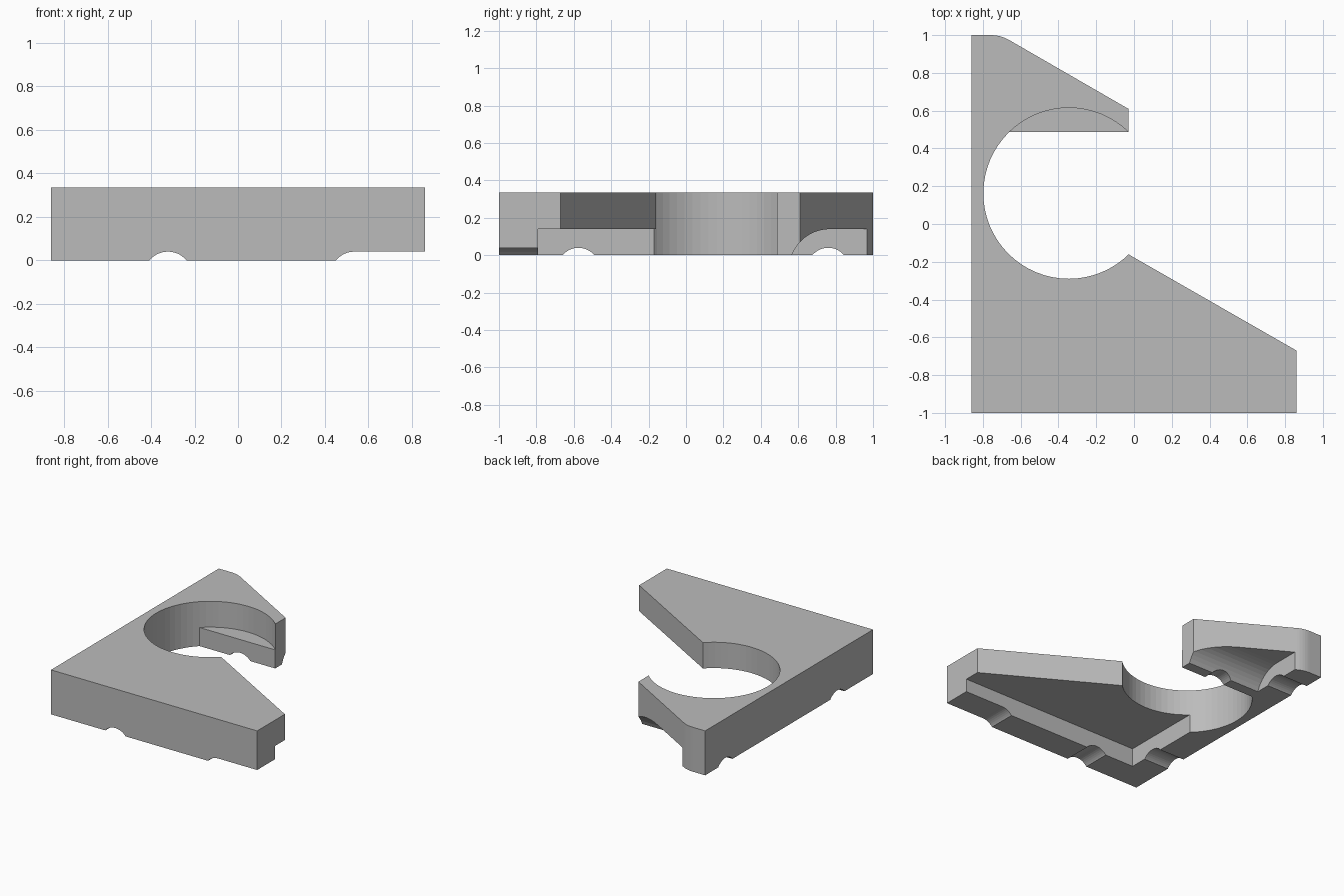
import bpy, bmesh
from math import sin, cos, radians, asin, degrees
from mathutils import Vector

if "Cube" in bpy.data.objects:
    bpy.data.objects.remove(bpy.data.objects["Cube"], do_unlink=True)

HEIGHT, LEDGE, WALL_X, TIP_X = 0.335, 0.14, -0.65, -0.03
HOLE_X, HOLE_Y, HOLE_R = -0.345, 0.1625, 0.4525
LEDGE_Y = 0.486


def arc(cx, cy, r, start, end, steps):
    angles = [radians(start + (end - start) * i / steps) for i in range(steps + 1)]
    return [(cx + r * cos(a), cy + r * sin(a)) for a in angles]


def prism(name, points, axis, low, high):
    """Extrude a flat profile along one axis."""
    place = {"x": lambda a, b: (low, a, b),
             "y": lambda a, b: (a, low, b),
             "z": lambda a, b: (a, b, low)}[axis]
    bm = bmesh.new()
    face = bm.faces.new([bm.verts.new(place(a, b)) for a, b in points])
    grown = bmesh.ops.extrude_face_region(bm, geom=[face])
    shift = Vector([high - low if axis == k else 0 for k in "xyz"])
    bmesh.ops.translate(bm, vec=shift,
                        verts=[v for v in grown["geom"] if isinstance(v, bmesh.types.BMVert)])
    bmesh.ops.recalc_face_normals(bm, faces=bm.faces)
    mesh = bpy.data.meshes.new(name)
    bm.to_mesh(mesh)
    bm.free()
    obj = bpy.data.objects.new(name, mesh)
    bpy.context.collection.objects.link(obj)
    return obj


def cut(target, cutter):
    cutter.hide_render = True
    mod = target.modifiers.new(cutter.name, "BOOLEAN")
    mod.operation, mod.solver, mod.object = "DIFFERENCE", "EXACT", cutter
    bpy.context.view_layer.objects.active = target
    bpy.ops.object.modifier_apply(modifier=mod.name)
    bpy.data.objects.remove(cutter, do_unlink=True)


# Plate with sloping edges and one rounded shoulder
shoulder = arc(-0.757, 0.81, 0.19, 60, 90, 5)
plate = prism("bracket_plate",
              [(-0.86, -1), (0.86, -1), (0.86, -0.67), (TIP_X, -0.16), (TIP_X, 0.61)]
              + shoulder + [(-0.86, 1)], "z", 0, HEIGHT)

# Round opening, with a ledge left along its back
edge = degrees(asin((LEDGE_Y - HOLE_Y) / HOLE_R))
cut(plate, prism("opening_cutter",
                 arc(HOLE_X, HOLE_Y, HOLE_R, 180 - edge, 360 + edge, 48), "z", -0.1, 0.5))
inner = [(HOLE_X - 0.25, LEDGE_Y - 0.04), (HOLE_X + 0.25, LEDGE_Y - 0.04)]
cut(plate, prism("ledge_cutter",
                 arc(HOLE_X, HOLE_Y, HOLE_R, edge, 180 - edge, 16) + inner, "z", LEDGE, 0.5))

# Underside pockets: a square one in the long arm, a rounded one in the short arm
cut(plate, prism("long_pocket_cutter",
                 [(-0.79, -0.1), (0.2, -0.1), (0.2, LEDGE), (-0.79, LEDGE)], "x", WALL_X, 1))
cut(plate, prism("short_pocket_cutter",
                 arc(0.77, LEDGE - 0.22, 0.22, 90, 180, 12)
                 + [(0.55, -0.2), (1.1, -0.2), (1.1, LEDGE)], "x", WALL_X, 0.2))

# Shallow round grooves through the bottom of the ribs
for y in (-0.575, 0.76):
    cut(plate, prism("side_groove_cutter", arc(y, -0.07, 0.11, 0, 180, 24), "x", -1, -0.6))
cut(plate, prism("front_groove_cutter", arc(-0.322, -0.07, 0.11, 0, 180, 24), "y", -1.1, 0.68))

# Raised end of the front rib
cut(plate, prism("rib_end_cutter",
                 arc(0.535, -0.07, 0.11, 180, 90, 12) + [(1, 0.04), (1, -0.07)],
                 "y", -1.1, -0.7))

# Single grey finish
grey = bpy.data.materials.new("plain_grey")
grey.use_nodes = True
color = (0.5, 0.5, 0.5, 1)
grey.diffuse_color = color
grey.node_tree.nodes["Principled BSDF"].inputs["Base Color"].default_value = color
plate.data.materials.clear()
plate.data.materials.append(grey)
